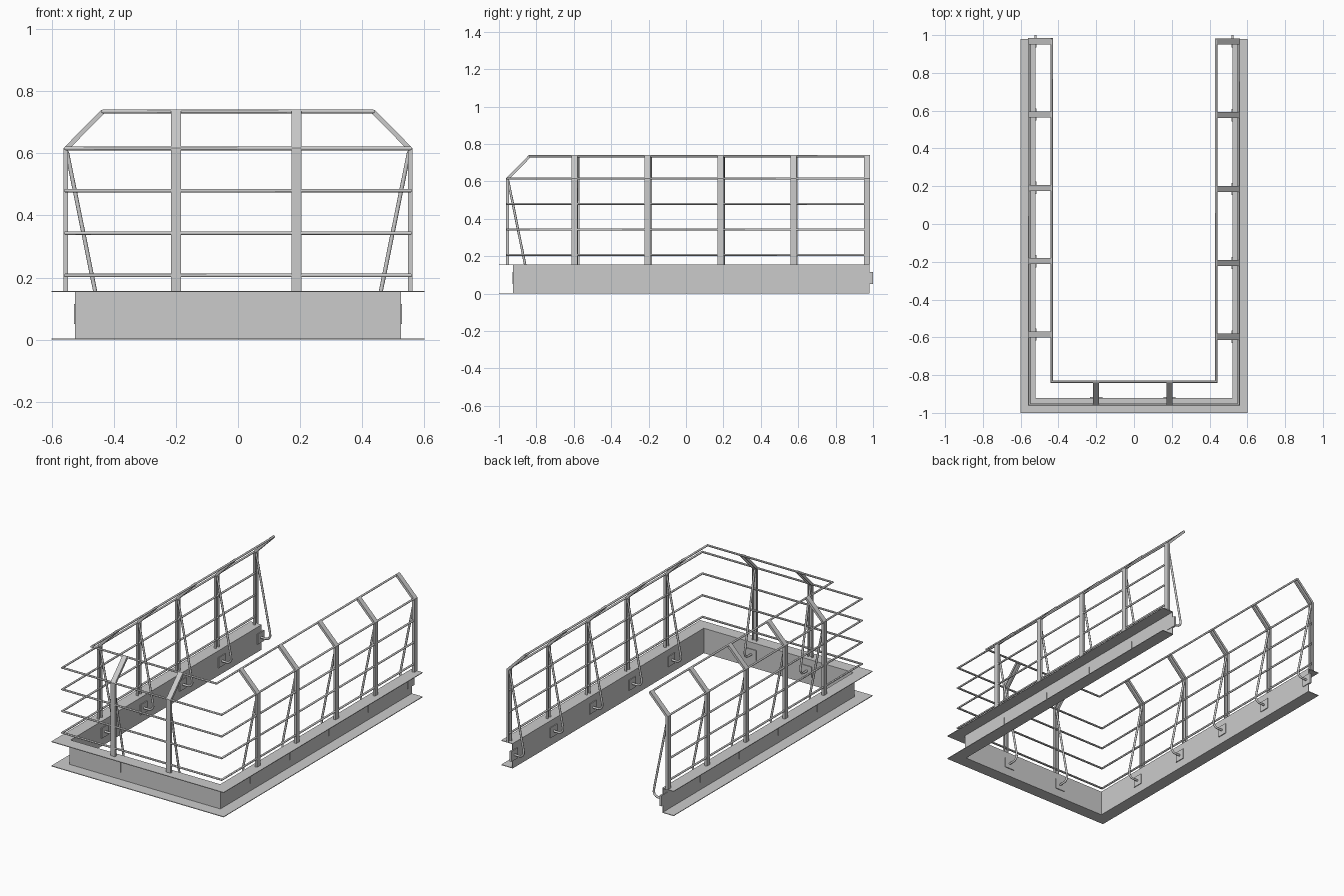
import bpy, bmesh, math
from mathutils import Vector, Matrix

if "Cube" in bpy.data.objects:
    bpy.data.objects.remove(bpy.data.objects["Cube"])

WX, WY, END = 0.525, -0.925, 0.98   # beam web position and rear end


def sweep(name, path, profile, normal, smooth=False):
    """Sweep a closed (side, normal) profile along a planar path with mitred bends."""
    n = Vector(normal)
    pts = [Vector(p) for p in path]
    sides = [(b - a).normalized().cross(n) for a, b in zip(pts, pts[1:])]
    bm = bmesh.new()
    rings = []
    for i, p in enumerate(pts):
        s1, s2 = sides[max(i - 1, 0)], sides[min(i, len(sides) - 1)]
        side = (s1 + s2) / (1 + s1.dot(s2))
        rings.append([bm.verts.new(p + side * a + n * b) for a, b in profile])
    k = len(profile)
    for r, q in zip(rings, rings[1:]):
        for j in range(k):
            bm.faces.new((r[j], r[(j + 1) % k], q[(j + 1) % k], q[j]))
    bm.faces.new(rings[0])
    bm.faces.new(rings[-1][::-1])
    bmesh.ops.recalc_face_normals(bm, faces=bm.faces)
    me = bpy.data.meshes.new(name)
    bm.to_mesh(me)
    bm.free()
    ob = bpy.data.objects.new(name, me)
    bpy.context.collection.objects.link(ob)
    if smooth:
        bpy.ops.object.select_all(action='DESELECT')
        ob.select_set(True)
        bpy.context.view_layer.objects.active = ob
        bpy.ops.object.shade_smooth_by_angle(angle=math.radians(35))
    return ob


def circle(r, k=12):
    return [(r * math.cos(2 * math.pi * i / k), r * math.sin(2 * math.pi * i / k)) for i in range(k)]


def u_path(d, z, end=END):
    """U-shaped plan path, offset outward from the web by d."""
    return [(-WX - d, end, z), (-WX - d, WY - d, z), (WX + d, WY - d, z), (WX + d, end, z)]


# Base beam: channel section with flanges pointing outward
T, H, F = 0.004, 0.157, 0.075
channel = [(-T, 0), (F, 0), (F, T), (0, T), (0, H - T), (F, H - T), (F, H), (-T, H)]
sweep("base_channel", u_path(0, 0), channel, (0, 0, 1))

# Horizontal rails and the set-in top rail
for i, z in enumerate((0.207, 0.343, 0.48, 0.616)):
    sweep(f"rail_{i + 1}", u_path(0.03, z, 0.97), circle(0.006), (0, 0, 1), True)
sweep("top_rail", u_path(-0.09, 0.735), circle(0.006), (0, 0, 1), True)

# Support parts, built locally with +x pointing outward from the web
w, dp, t = 0.016, 0.015, 0.004
u_section = [(0, -w), (dp, -w), (dp, -w + t), (t, -w + t), (t, w - t), (dp, w - t), (dp, w), (0, w)]
post = sweep("post", [(0.037, 0, 0.155), (0.037, 0, 0.617), (-0.085, 0, 0.741)], u_section, (0, 1, 0))
brace_path = [(0.026, 0, 0.605), (-0.071, 0, 0.125), (-0.0715, 0, 0.108), (-0.066, 0, 0.095),
              (-0.055, 0, 0.086), (-0.042, 0, 0.083), (0.002, 0, 0.083)]
brace = sweep("brace", brace_path, circle(0.0065), (0, 1, 0), True)
h = 0.0325
plate = sweep("mount_plate", [(-0.009, 0, 0.083), (0.003, 0, 0.083)],
              [(-h, -h), (h, -h), (h, h), (-h, h)], (0, 1, 0))

# Place the supports on the right, left and front
spots = [((WX, 0.967 - 0.391 * i, 0), 0) for i in range(5)]
spots += [((-WX, 0.9675 - 0.388 * i, 0), math.pi) for i in range(5)]
spots += [((x, WY, 0), -math.pi / 2) for x in (-0.2, 0.188)]
for i, (loc, ang) in enumerate(spots):
    for part in (post, brace, plate):
        ob = part if i == 0 else part.copy()
        if i:
            bpy.context.collection.objects.link(ob)
        ob.matrix_world = Matrix.Translation(loc) @ Matrix.Rotation(ang, 4, 'Z')
